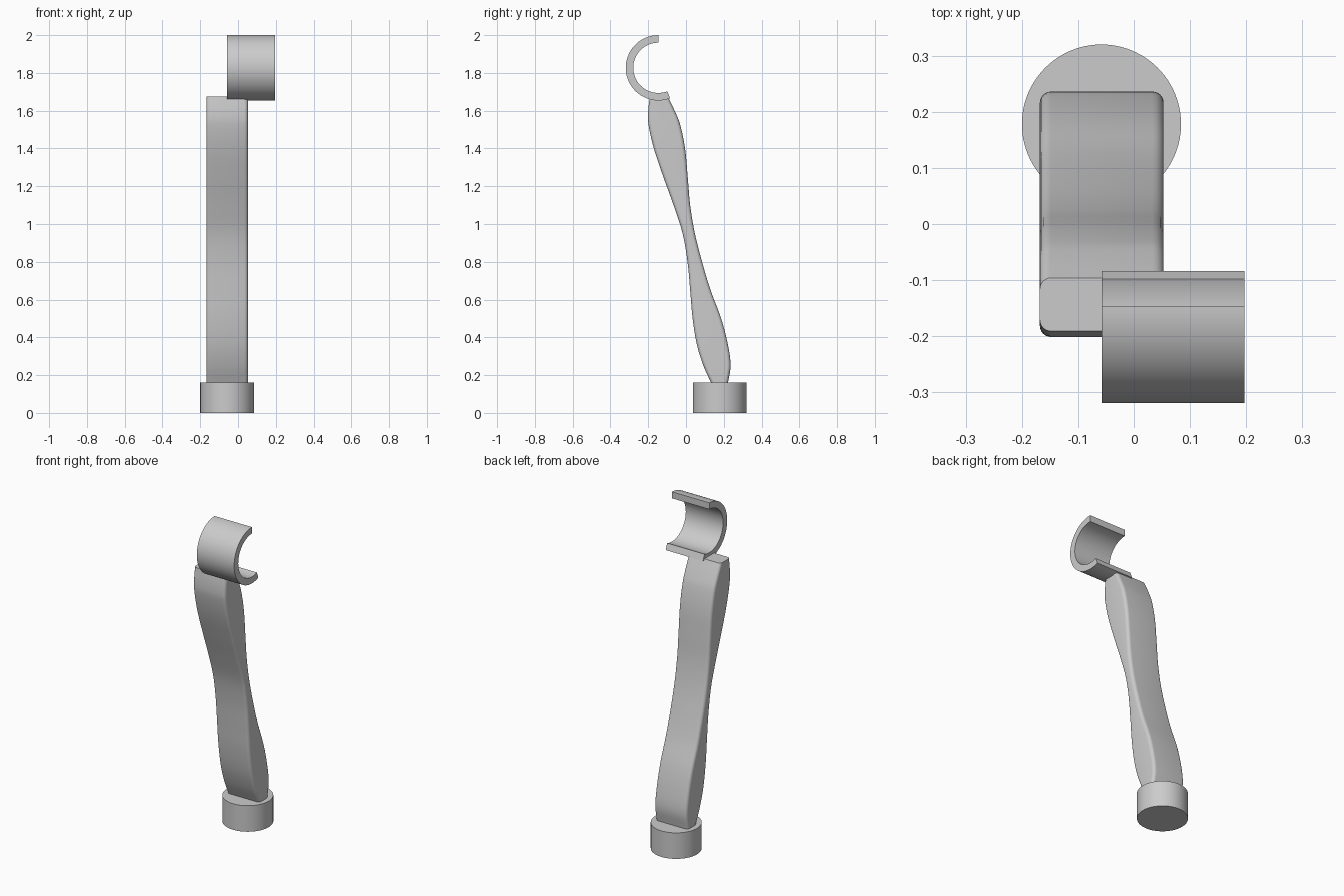
import bpy, bmesh
from math import cos, sin, radians, pi

default = bpy.data.objects.get("Cube")
if default:
    bpy.data.objects.remove(default, do_unlink=True)

# Single grey finish
grey = bpy.data.materials.new("plain_grey")
grey.use_nodes = True
colour = (0.6, 0.6, 0.6, 1)
grey.diffuse_color = colour
grey.node_tree.nodes["Principled BSDF"].inputs["Base Color"].default_value = colour


def loft(name, rings, closed_ends=True):
    """Skin a list of equal-length closed rings and cap both ends."""
    bm = bmesh.new()
    rows = [[bm.verts.new(point) for point in ring] for ring in rings]
    count = len(rows[0])
    for low, high in zip(rows, rows[1:]):
        for i in range(count):
            j = (i + 1) % count
            bm.faces.new((low[i], low[j], high[j], high[i]))
    if closed_ends:
        bm.faces.new(rows[0])
        bm.faces.new(rows[-1])
    bmesh.ops.recalc_face_normals(bm, faces=bm.faces)
    mesh = bpy.data.meshes.new(name)
    bm.to_mesh(mesh)
    bm.free()
    obj = bpy.data.objects.new(name, mesh)
    bpy.context.collection.objects.link(obj)
    mesh.materials.append(grey)
    bpy.ops.object.select_all(action="DESELECT")
    obj.select_set(True)
    bpy.context.view_layer.objects.active = obj
    bpy.ops.object.shade_smooth_by_angle(angle=radians(30))
    return obj


def rounded_section(left, right, front, back, z, radius, steps=6):
    """Horizontal rectangle with rounded corners."""
    corners = [(right - radius, back - radius), (left + radius, back - radius),
               (left + radius, front + radius), (right - radius, front + radius)]
    points = []
    for quarter, (cx, cy) in enumerate(corners):
        for step in range(steps + 1):
            angle = (quarter + step / steps) * pi / 2
            points.append((cx + radius * cos(angle), cy + radius * sin(angle), z))
    return points


def smooth_stations(stations, steps=5):
    """Hermite interpolation of (z, front, back) stations."""
    def slope(i, k):
        a, b = stations[max(i - 1, 0)], stations[min(i + 1, len(stations) - 1)]
        return (b[k] - a[k]) / (b[0] - a[0])

    result = []
    for i in range(len(stations) - 1):
        p, q = stations[i], stations[i + 1]
        span = q[0] - p[0]
        for step in range(steps):
            t = step / steps
            blend = t * t * (3 - 2 * t)
            row = [p[0] + span * t]
            for k in (1, 2):
                tangent = slope(i, k) * t * (1 - t) ** 2 - slope(i + 1, k) * t * t * (1 - t)
                row.append(p[k] + (q[k] - p[k]) * blend + span * tangent)
            result.append(row)
    return result + [stations[-1]]


# Round foot
foot_radius = 0.142
turns = [2 * pi * i / 96 for i in range(96)]
loft("foot", [[(-0.058 + foot_radius * cos(a), 0.178 + foot_radius * sin(a), z)
               for a in turns] for z in (0, 0.16)])

# Curved arm: height, front edge, back edge
arm_stations = [
    (0.155, 0.135, 0.221), (0.25, 0.092, 0.236), (0.36, 0.058, 0.222),
    (0.5, 0.035, 0.186), (0.65, 0.022, 0.13), (0.8, 0.008, 0.085),
    (0.95, -0.018, 0.047), (1.1, -0.066, 0.022), (1.25, -0.12, 0.009),
    (1.4, -0.17, -0.005), (1.53, -0.199, -0.032), (1.6, -0.2, -0.06),
    (1.675, -0.191, -0.096)]
loft("arm", [rounded_section(-0.168, 0.053, front, back, z, 0.02)
             for z, front, back in smooth_stations(arm_stations)])

# Open clip: an arc-shaped band running sideways
outer, inner = 0.173, 0.133
start, end, segments = radians(90), radians(291), 72
arc = [start + (end - start) * i / segments for i in range(segments + 1)]
loft("clip", [[(x, -0.146 + r * cos(a), 1.827 + r * sin(a))
               for x, r in ((-0.057, outer), (0.197, outer), (0.197, inner), (-0.057, inner))]
              for a in arc])
